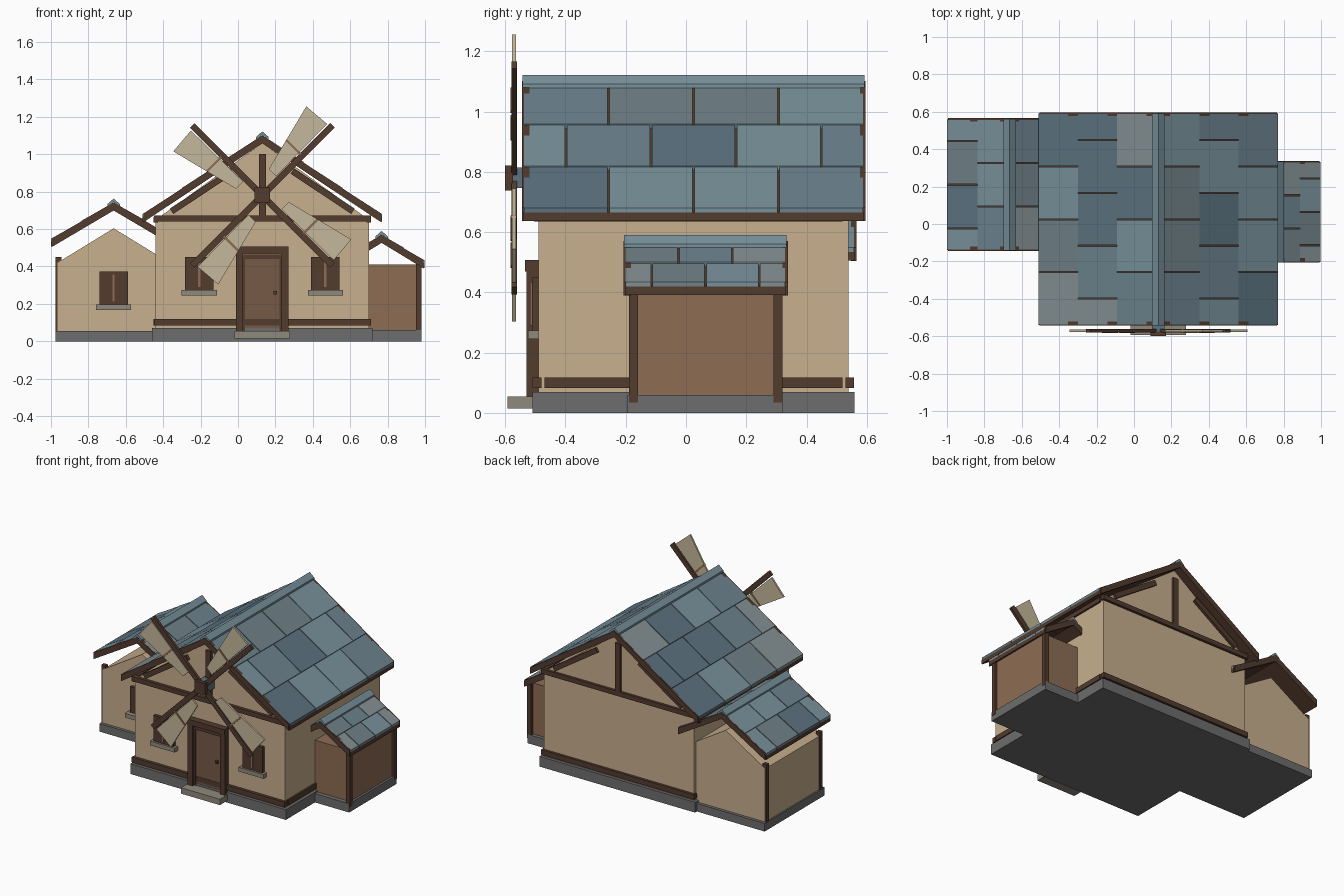
import bpy, bmesh, random
from math import cos, sin, radians, hypot

if "Cube" in bpy.data.objects:
    bpy.data.objects.remove(bpy.data.objects["Cube"])

random.seed(4)
mats = {}


def mat(hexcol):
    if hexcol not in mats:
        m = bpy.data.materials.new("paint_" + hexcol)
        rgb = [(int(hexcol[i:i + 2], 16) / 255) ** 2.2 for i in (0, 2, 4)]
        m.diffuse_color = (*rgb, 1)
        m.use_nodes = True
        m.node_tree.nodes["Principled BSDF"].inputs["Base Color"].default_value = m.diffuse_color
        mats[hexcol] = m
    return mats[hexcol]


def build(name, parts, colours):
    """parts: (xz profile, y0, y1, material index), each a closed prism."""
    bm = bmesh.new()
    for pts, y0, y1, mi in parts:
        a = [bm.verts.new((x, y0, z)) for x, z in pts]
        b = [bm.verts.new((x, y1, z)) for x, z in pts]
        n = len(pts)
        faces = [bm.faces.new(a), bm.faces.new(b[::-1])]
        faces += [bm.faces.new((a[i], b[i], b[(i + 1) % n], a[(i + 1) % n])) for i in range(n)]
        for f in faces:
            f.material_index = mi
    bmesh.ops.recalc_face_normals(bm, faces=bm.faces)
    me = bpy.data.meshes.new(name)
    bm.to_mesh(me)
    bm.free()
    for c in colours:
        me.materials.append(mat(c))
    ob = bpy.data.objects.new(name, me)
    bpy.context.collection.objects.link(ob)
    return ob


def prism(name, pts, y0, y1, col):
    return build(name, [(pts, y0, y1, 0)], [col])


def rect(x0, x1, z0, z1):
    return [(x0, z0), (x1, z0), (x1, z1), (x0, z1)]


def box(name, x0, x1, y0, y1, z0, z1, col):
    return prism(name, rect(x0, x1, z0, z1), y0, y1, col)


def beam(p, q, w):
    dx, dz = q[0] - p[0], q[1] - p[1]
    k = w / 2 / hypot(dx, dz)
    nx, nz = -dz * k, dx * k
    return [(p[0] + nx, p[1] + nz), (p[0] - nx, p[1] - nz),
            (q[0] - nx, q[1] - nz), (q[0] + nx, q[1] + nz)]


TAN, WOOD, DARK, DOOR, STONE, SILL, SAIL = (
    "C7AE8C", "8C6C54", "533E32", "765A49", "6C6D6C", "8F887C", "C4B699")
BLUES = ["5C727F", "6B818C", "78909A", "838F92", "6F7F86"]
CX = 0.13

# Foundations
box("main_foundation", -0.46, 0.72, -0.51, 0.56, 0, 0.07, STONE)
box("left_foundation", -0.975, -0.40, -0.11, 0.54, 0, 0.055, STONE)
box("right_foundation", 0.65, 0.98, -0.195, 0.32, 0, 0.06, STONE)

# Walls with solid gables
prism("main_walls", [(-0.44, 0.06), (0.70, 0.06), (0.70, 0.65), (CX, 1.06), (-0.44, 0.65)], -0.49, 0.54, TAN)
prism("left_wing_walls", [(-0.965, 0.05), (-0.365, 0.05), (-0.365, 0.42), (-0.665, 0.604), (-0.965, 0.42)],
      -0.09, 0.52, TAN)
box("right_wing_walls", 0.66, 0.965, -0.165, 0.295, 0.05, 0.41, WOOD)

# Wing corner posts
for y in (-0.075, 0.505):
    box("left_wing_post", -0.975, -0.945, y - 0.014, y + 0.014, 0.05, 0.45, DARK)
for y in (-0.175, 0.305):
    box("right_wing_post", 0.953, 0.982, y - 0.015, y + 0.015, 0.035, 0.44, DARK)


# Roof: slabs, end boards, staggered tiles and ridge cap
def roof(name, cx, top, slope, half, y0, y1, rows, cols):
    def band(s, a, b, d0, d1):
        return [(cx + s * a, top - slope * a - d0), (cx + s * b, top - slope * b - d0),
                (cx + s * b, top - slope * b - d1), (cx + s * a, top - slope * a - d1)]
    wood, tiles = [], []
    w = (y1 - y0) / cols
    for s in (-1, 1):
        wood.append((band(s, 0, half, 0.014, 0.042), y0, y1, 0))
        for ya, yb in ((y0 - 0.004, y0 + 0.02), (y1 - 0.012, y1 + 0.006)):
            wood.append((band(s, 0, half - 0.005, 0.002, 0.046), ya, yb, 0))
        for r in range(rows):
            a = 0.01 + (half - 0.01) * r / rows
            b = 0.01 + (half - 0.01) * (r + 1) / rows
            for c in range(cols + 1):
                ya = max(y0, y0 + (c - 0.5 * (r % 2)) * w)
                yb = min(y1, y0 + (c + 1 - 0.5 * (r % 2)) * w)
                if yb - ya > 0.02:
                    # each tile lifts a little at its lower edge
                    p = band(s, a, b, 0.003, 0.016)
                    p[1] = (p[1][0], p[1][1] + 0.004)
                    tiles.append((p, ya + 0.003, yb - 0.003, random.randrange(len(BLUES))))
    build(name + "_roof_boards", wood, [DARK])
    build(name + "_roof_tiles", tiles, BLUES)
    k = 0.034
    prism(name + "_ridge_cap", [(cx - k, top - 0.012), (cx, top + 0.018), (cx + k, top - 0.012),
                                (cx + k, top - 0.025), (cx, top), (cx - k, top - 0.025)], y0 - 0.002, y1 + 0.002, "78909A")


roof("main", CX, 1.104, 0.663, 0.64, -0.54, 0.59, 3, 4)
roof("left_wing", -0.665, 0.745, 0.59, 0.335, -0.14, 0.56, 2, 3)
roof("right_wing", 0.768, 0.572, 0.61, 0.228, -0.203, 0.332, 2, 3)

# Timber framing, front and back
for label, y0, y1 in (("front", -0.51, -0.48), ("back", 0.53, 0.557)):
    box(label + "_base_beam", -0.45, 0.71, y0, y1, 0.083, 0.118, DARK)
    box(label + "_top_beam", -0.45, 0.71, y0, y1, 0.64, 0.672, DARK)
    box(label + "_king_post", CX - 0.019, CX + 0.019, y0, y1, 0.67, 1.0, DARK)
    for s in (-1, 1):
        prism(label + "_brace", beam((CX + s * 0.485, 0.695), (CX + s * 0.16, 0.91), 0.034), y0, y1, DARK)
for x in (-0.44, 0.70):
    box("side_base_beam", x - 0.012, x + 0.012, -0.47, 0.52, 0.083, 0.118, DARK)
    box("side_top_beam", x - 0.012, x + 0.012, -0.505, 0.52, 0.635, 0.665, DARK)

# Door, frame and step
for s in (-1, 1):
    box("door_post", CX + s * 0.122 - 0.019, CX + s * 0.122 + 0.019, -0.53, -0.48, 0.055, 0.48, DARK)
box("door_lintel", CX - 0.141, CX + 0.141, -0.535, -0.48, 0.47, 0.507, DARK)
box("door_panel", CX - 0.105, CX + 0.105, -0.508, -0.48, 0.055, 0.472, DOOR)
box("door_top_trim", CX - 0.1, CX + 0.1, -0.515, -0.48, 0.44, 0.46, DARK)
for s in (-1, 1):
    box("door_side_trim", CX + s * 0.098 - 0.006, CX + s * 0.098 + 0.006, -0.513, -0.48, 0.055, 0.45, DARK)
box("door_knob", 0.19, 0.208, -0.522, -0.5, 0.25, 0.268, DARK)
box("door_step", -0.018, 0.278, -0.593, -0.48, 0.015, 0.055, SILL)

# Windows with mullion and sill
for x, y, z in ((CX - 0.337, -0.49, 0.27), (CX + 0.337, -0.49, 0.27), (-0.665, -0.09, 0.192)):
    box("window", x - 0.076, x + 0.076, y - 0.022, y + 0.01, z, z + 0.18, DARK)
    box("window_mullion", x - 0.006, x + 0.006, y - 0.028, y, z + 0.02, z + 0.165, WOOD)
    box("window_sill", x - 0.094, x + 0.094, y - 0.053 if y > -0.2 else y - 0.035, y + 0.01, z - 0.025, z + 0.004, SILL)

# Windmill: axle, hub, arms and sails
HZ = 0.78
box("windmill_axle", CX - 0.034, CX + 0.034, -0.577, -0.47, HZ - 0.034, HZ + 0.034, "5C727F")
box("windmill_hub", CX - 0.041, CX + 0.041, -0.6, -0.574, HZ - 0.041, HZ + 0.041, DARK)
for i in range(4):
    t = radians(45 + 90 * i)

    def uv(u, v):
        return (CX + u * cos(t) - v * sin(t), HZ + u * sin(t) + v * cos(t))
    prism("windmill_arm", beam(uv(0, 0), uv(0.53, 0), 0.034), -0.579, -0.561, DARK)
    prism("windmill_sail", [uv(0.125, 0.02), uv(0.515, 0.025), uv(0.503, 0.17), uv(0.125, 0.075)], -0.577, -0.565, SAIL)
    prism("windmill_crossbar", beam(uv(0.3, 0.01), uv(0.3, 0.118), 0.012), -0.582, -0.562, WOOD)
